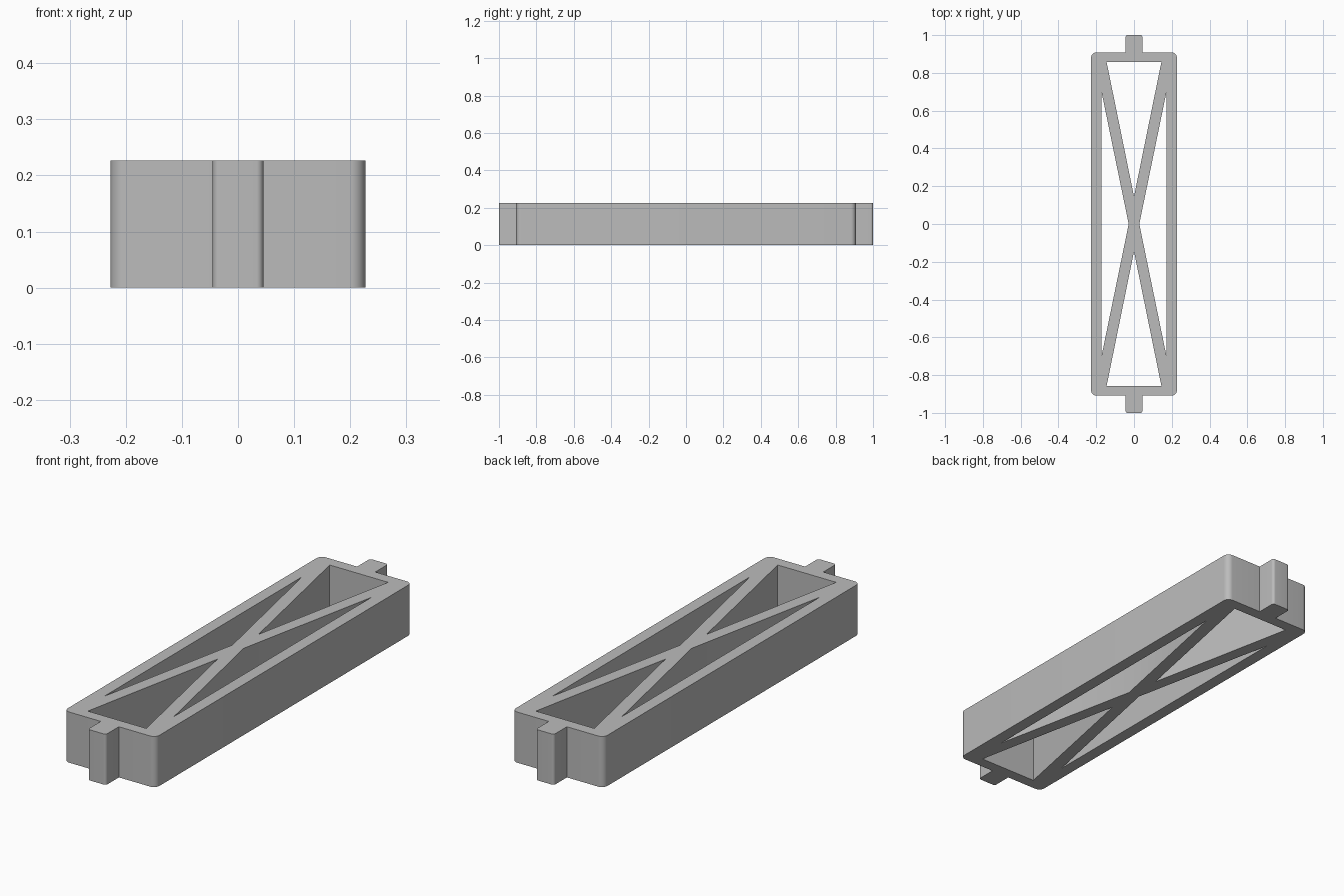
import bpy
import bmesh
import math

cube = bpy.data.objects.get("Cube")
if cube:
    bpy.data.objects.remove(cube, do_unlink=True)

HEIGHT = 0.227
HALF_W, HALF_L = 0.227, 0.908
TAB_W, TAB_END = 0.045, 1.0


def corner(cx, cy, radius, start, steps=8):
    """Quarter arc, counter-clockwise from the start angle in degrees."""
    angles = [math.radians(start + 90 * i / steps) for i in range(steps + 1)]
    return [(cx + radius * math.cos(a), cy + radius * math.sin(a)) for a in angles]


def turned(points):
    """Half-turn copy about the centre."""
    return [(-x, -y) for x, y in points]


# Outline: rounded bar with a round-cornered tab at each end
r, t = 0.027, 0.012
half = corner(HALF_W - r, HALF_L - r, r, 0)
half += [(TAB_W, HALF_L)]
half += corner(TAB_W - t, TAB_END - t, t, 0)
half += corner(t - TAB_W, TAB_END - t, t, 90)
half += [(-TAB_W, HALF_L)]
half += corner(r - HALF_W, HALF_L - r, r, 90)
outline = half + turned(half)

# Triangular openings that leave the crossed braces
end_hole = [(-0.145, 0.857), (0.145, 0.857), (0, 0.145)]
side_hole = [(0.172, 0.70), (0.172, -0.70), (0.028, 0)]
loops = [outline, end_hole, turned(end_hole), side_hole, turned(side_hole)]

# Filled profile extruded to the full height
curve = bpy.data.curves.new("frame_profile", "CURVE")
curve.dimensions = "2D"
curve.fill_mode = "BOTH"
curve.extrude = HEIGHT / 2
for loop in loops:
    spline = curve.splines.new("POLY")
    spline.points.add(len(loop) - 1)
    for point, (x, y) in zip(spline.points, loop):
        point.co = (x, y, 0, 1)
    spline.use_cyclic_u = True

profile = bpy.data.objects.new("frame_profile", curve)
bpy.context.scene.collection.objects.link(profile)
bpy.context.view_layer.update()
evaluated = profile.evaluated_get(bpy.context.evaluated_depsgraph_get())
mesh = bpy.data.meshes.new_from_object(evaluated)
bpy.data.objects.remove(profile, do_unlink=True)

# Weld the caps to the walls and stand the frame on the ground
bm = bmesh.new()
bm.from_mesh(mesh)
bmesh.ops.remove_doubles(bm, verts=bm.verts, dist=0.0001)
bmesh.ops.recalc_face_normals(bm, faces=bm.faces)
bmesh.ops.translate(bm, verts=bm.verts, vec=(0, 0, HEIGHT / 2))
bm.to_mesh(mesh)
bm.free()

# Plain grey material
grey = bpy.data.materials.new("grey")
grey.use_nodes = True
color = (0.5, 0.5, 0.5, 1)
grey.diffuse_color = color
grey.node_tree.nodes["Principled BSDF"].inputs["Base Color"].default_value = color
mesh.materials.clear()
mesh.materials.append(grey)

frame = bpy.data.objects.new("braced_frame", mesh)
bpy.context.scene.collection.objects.link(frame)
bpy.ops.object.select_all(action="DESELECT")
frame.select_set(True)
bpy.context.view_layer.objects.active = frame
bpy.ops.object.shade_smooth_by_angle(angle=math.radians(30))
